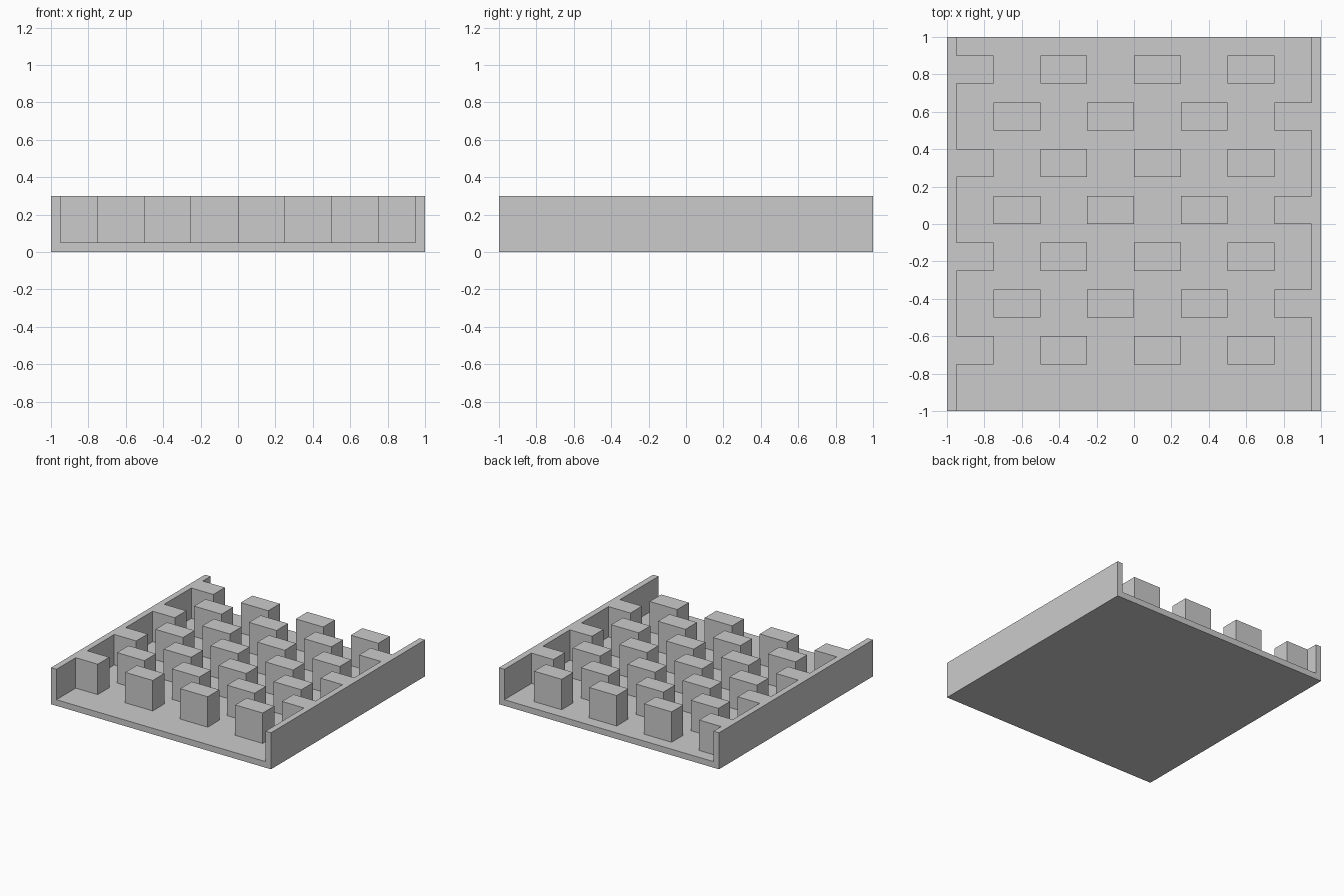
import bpy, bmesh

if "Cube" in bpy.data.objects:
    bpy.data.objects.remove(bpy.data.objects["Cube"])

FLOOR, TOP = 0.05, 0.30

# Grid lines: wall thickness and peg columns in x, peg rows in y
xs = [-1, -0.95] + [-0.75 + 0.25 * i for i in range(7)] + [0.95, 1]
row_starts = [-0.75 + 0.25 * i for i in range(7)]
ys = [-1] + [y for s in row_starts for y in (s, s + 0.15)] + [1]


def is_raised(x, y):
    """True where a side wall or a staggered peg stands on the floor."""
    if abs(x) > 0.95:
        return True
    for i, s in enumerate(row_starts):
        if s < y < s + 0.15:
            return int((x + 1) // 0.25) % 2 == i % 2
    return False


def extrude_up(bm, faces, height, keep=False):
    out = bmesh.ops.extrude_face_region(bm, geom=faces, use_keep_orig=keep)["geom"]
    verts = [g for g in out if isinstance(g, bmesh.types.BMVert)]
    bmesh.ops.translate(bm, verts=verts, vec=(0, 0, height))
    if not keep:
        bmesh.ops.delete(bm, geom=[f for f in faces if f.is_valid], context="FACES")
    return [g for g in out if isinstance(g, bmesh.types.BMFace)]


bm = bmesh.new()
grid = [[bm.verts.new((x, y, 0)) for x in xs] for y in ys]
cells = [bm.faces.new((grid[j][i], grid[j][i + 1], grid[j + 1][i + 1], grid[j + 1][i]))
         for j in range(len(ys) - 1) for i in range(len(xs) - 1)]

# Base slab
extrude_up(bm, cells, FLOOR, keep=True)

# Side walls and pegs raised from the slab
raised = []
for f in bm.faces:
    c = f.calc_center_median()
    if abs(c.z - FLOOR) < 1e-5 and is_raised(c.x, c.y):
        raised.append(f)
extrude_up(bm, raised, TOP - FLOOR)

bmesh.ops.recalc_face_normals(bm, faces=bm.faces[:])
mesh = bpy.data.meshes.new("pegged_tray")
bm.to_mesh(mesh)
bm.free()
tray = bpy.data.objects.new("pegged_tray", mesh)
bpy.context.collection.objects.link(tray)
